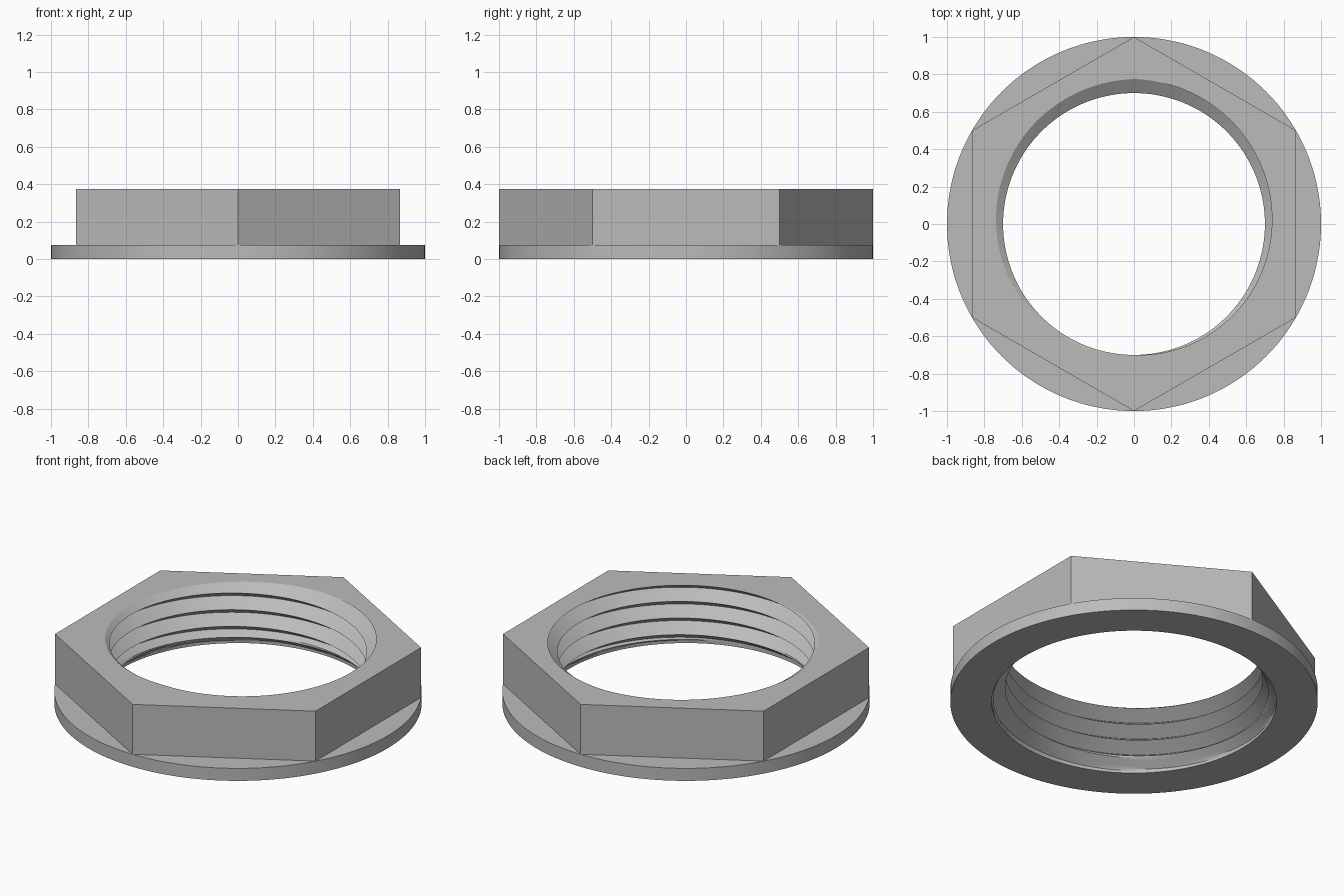
import bpy
import bmesh
from math import cos, sin, pi, radians

cube = bpy.data.objects.get("Cube")
if cube:
    bpy.data.objects.remove(cube, do_unlink=True)

SEGMENTS = 144
HEIGHT = 0.375
FLANGE_HEIGHT = 0.075
OUTER = 1.0
ROOT, DEPTH, PITCH = 0.775, 0.075, 0.1
LIP = 0.02

steel = bpy.data.materials.new("grey_steel")
steel.use_nodes = True
steel.diffuse_color = (0.5, 0.5, 0.5, 1)
steel.node_tree.nodes["Principled BSDF"].inputs["Base Color"].default_value = steel.diffuse_color


def hex_radius(a):
    """Distance to the side of a hexagon with corners on the y axis."""
    return OUTER * cos(pi / 6) / cos((a + pi / 6) % (pi / 3) - pi / 6)


def bore_radius(a, z):
    """Right-hand V thread, opened by a lip and chamfer at the bottom."""
    turn = (z - HEIGHT) / PITCH - a / (2 * pi) + 0.25
    thread = ROOT - DEPTH * 2 * abs(turn - round(turn))
    chamfer = min(ROOT, ROOT - 1.25 * (z - LIP))
    return max(thread, chamfer)


def sweep(name, profile):
    """Sweep an angle-dependent (radius, height) profile around z."""
    bm = bmesh.new()
    columns = []
    for i in range(SEGMENTS + 1):
        a = 2 * pi * i / SEGMENTS
        columns.append([bm.verts.new((r * cos(a), r * sin(a), z)) for r, z in profile(a)])
    for left, right in zip(columns, columns[1:]):
        for j in range(len(left) - 1):
            bm.faces.new((left[j], right[j], right[j + 1], left[j + 1]))
    bmesh.ops.remove_doubles(bm, verts=bm.verts, dist=0.00002)
    for face in bm.faces:
        face.smooth = True
    mesh = bpy.data.meshes.new(name)
    bm.to_mesh(mesh)
    bm.free()
    mesh.set_sharp_from_angle(angle=radians(25))
    mesh.materials.append(steel)
    obj = bpy.data.objects.new(name, mesh)
    bpy.context.collection.objects.link(obj)
    return obj


def hex_profile(a):
    r = hex_radius(a)
    return [(r, FLANGE_HEIGHT), (r, HEIGHT), (bore_radius(a, HEIGHT), HEIGHT)]


def flange_profile(a):
    return [(ROOT, 0), (OUTER, 0), (OUTER, FLANGE_HEIGHT), (hex_radius(a), FLANGE_HEIGHT)]


def thread_profile(a):
    # Rows climb with the helix and are trimmed flat at both ends
    start = HEIGHT + PITCH * (0.75 + a / (2 * pi))
    levels = [min(HEIGHT, max(0, start - j * PITCH / 10)) for j in range(58)]
    return [(bore_radius(a, z), z) for z in levels]


# Hexagonal body, round flange and threaded hole share their rims
sweep("hex_body", hex_profile)
sweep("flange", flange_profile)
sweep("threaded_bore", thread_profile)
